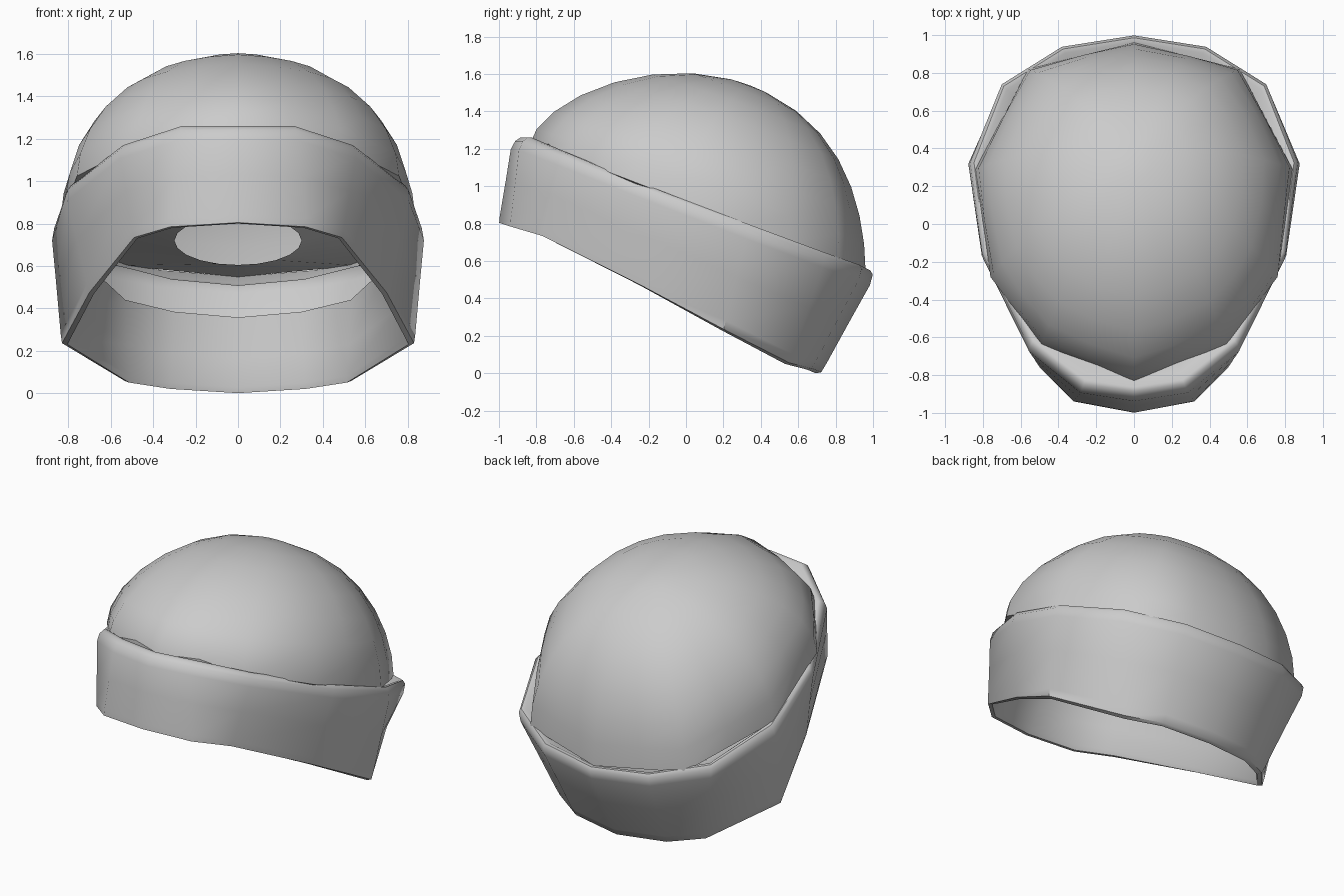
import bpy, bmesh, math
from mathutils import Vector

if "Cube" in bpy.data.objects:
    bpy.data.objects.remove(bpy.data.objects["Cube"])

GREY = (0.6, 0.6, 0.6, 1)
wool = bpy.data.materials.new("grey wool")
wool.use_nodes = True
wool.diffuse_color = GREY
wool.node_tree.nodes["Principled BSDF"].inputs["Base Color"].default_value = GREY


def mirrored(half):
    """Close a half outline, given front to back, across x = 0."""
    pts = [Vector(p) for p in half]
    return pts + [Vector((-p.x, p.y, p.z)) for p in pts[-2:0:-1]]


def loft(name, rings, pole=None):
    """Skin a stack of rings, with an optional point closing the last one."""
    bm = bmesh.new()
    rows = [[bm.verts.new(p) for p in ring] for ring in rings]
    n = len(rows[0])
    for a, b in zip(rows, rows[1:]):
        for i in range(n):
            j = (i + 1) % n
            bm.faces.new((a[i], a[j], b[j], b[i]))
    if pole is not None:
        tip = bm.verts.new(pole)
        for i in range(n):
            bm.faces.new((rows[-1][i], rows[-1][(i + 1) % n], tip))
    mesh = bpy.data.meshes.new(name)
    bm.to_mesh(mesh)
    bm.free()
    mesh.materials.append(wool)
    ob = bpy.data.objects.new(name, mesh)
    bpy.context.collection.objects.link(ob)
    bpy.ops.object.select_all(action="DESELECT")
    ob.select_set(True)
    bpy.context.view_layer.objects.active = ob
    bpy.ops.object.shade_smooth_by_angle(angle=math.radians(50))


# Folded band: one cross-section swept between the lower and upper edges
lower = mirrored([(0, -1, .8), (.32, -.94, .78), (.49, -.77, .73), (.7, -.25, .47),
                  (.83, .2, .23), (.53, .55, .05), (.33, .67, .02), (0, .72, 0)])
upper = mirrored([(0, -.9, 1.26), (.27, -.86, 1.26), (.55, -.64, 1.17), (.8, -.15, .98),
                  (.86, .33, .8), (.7, .74, .65), (.38, .94, .58), (0, 1, .55)])
section = [(.65, .17), (.3, .1), (.05, .05), (0, .03), (.01, 0), (.09, -.005), (.5, -.015),
           (.86, -.025), (.96, -.01), (1, .015), (1, .04), (.94, .09), (.92, .17)]


def band_ring(height, inset):
    ring = [a.lerp(b, height) for a, b in zip(lower, upper)]
    mid = (ring[0] + ring[len(ring) // 2]) / 2
    return [Vector((p.x * (1 - inset), mid.y + (p.y - mid.y) * (1 - inset), p.z)) for p in ring]


loft("folded_band", [band_ring(*s) for s in section])

# Crown: ten-sided rim on a tilted plane, rounding up to a pole set back
centre = Vector((0, .07, .89))
rise = Vector((0, .27, .65))
SLOPE = .384


def on_plane(x, y, drop=0):
    return Vector((x, y, centre.z - drop - SLOPE * (y - centre.y)))


corners = mirrored([on_plane(*p) for p in ((0, -.83), (.49, -.64), (.76, -.28),
                                           (.84, .29), (.56, .82), (0, .96))])
rim = []
for i, p in enumerate(corners):
    rim += [p, (p + corners[(i + 1) % len(corners)]) / 2]


def crown_ring(angle):
    c, s = math.cos(angle), math.sin(angle)
    ring = []
    for i, p in enumerate(rim):
        d = (p - centre) * (1 + .05 * s * (i % 2))
        flatten = 1 + .4 * max(0, -d.y)
        ring.append(centre + Vector((d.x * c ** .94, d.y * c + rise.y * s * s,
                                     d.z * c + rise.z * s ** flatten)))
    return ring


# Lining sags below the rim to a round central opening
opening = []
for i in range(len(rim)):
    a = 2 * math.pi * i / len(rim)
    opening.append(on_plane(.3 * math.sin(a), centre.y - .3 * math.cos(a), .17))
loft("crown", [opening] + [crown_ring(math.radians(a)) for a in range(0, 88, 12)],
     centre + rise)
